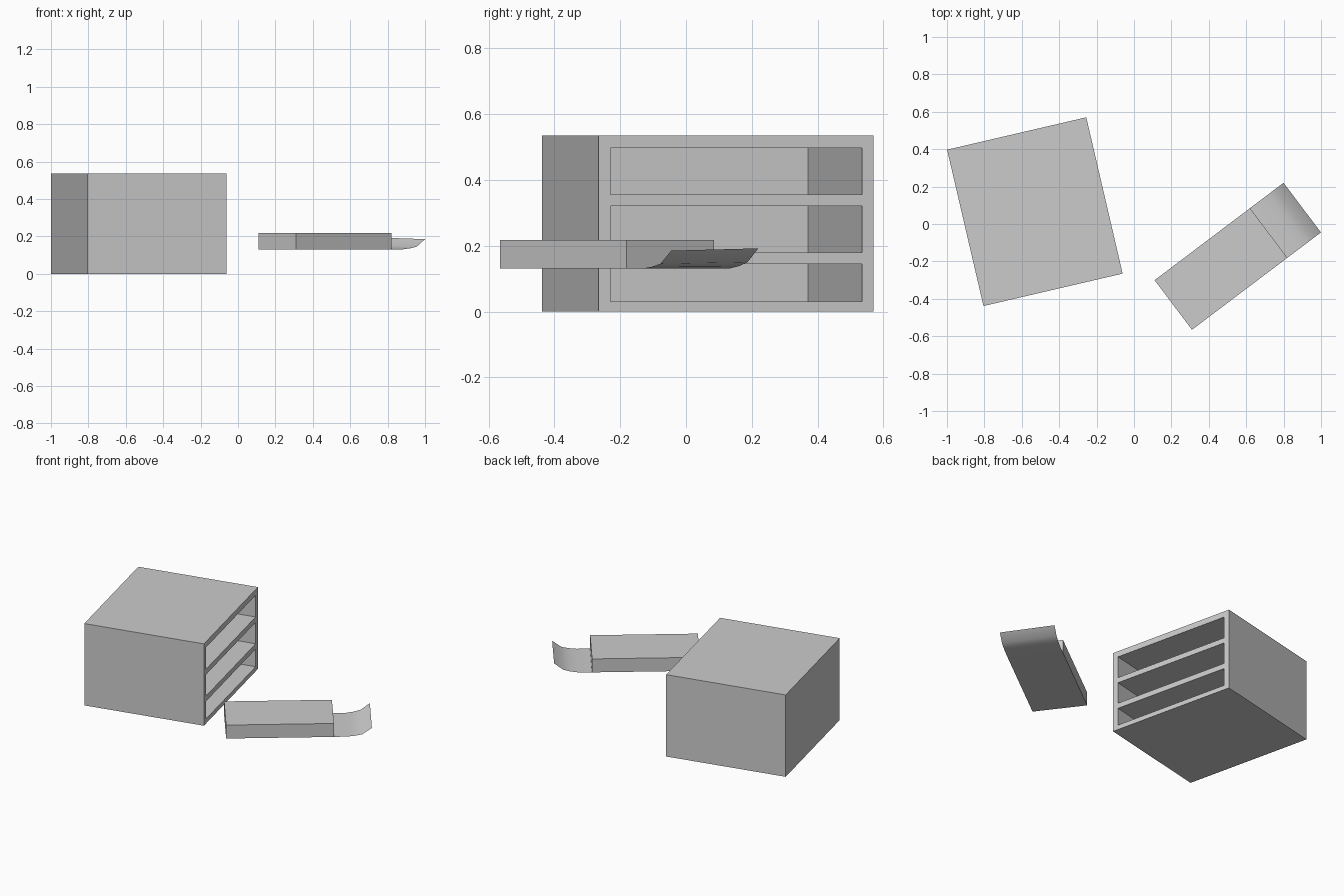
import bpy, bmesh
from math import radians
from mathutils import Matrix, Vector

if "Cube" in bpy.data.objects:
    bpy.data.objects.remove(bpy.data.objects["Cube"], do_unlink=True)

grey = bpy.data.materials.new("plain grey")
grey.use_nodes = True
grey.diffuse_color = (0.6, 0.6, 0.6, 1)
grey.node_tree.nodes["Principled BSDF"].inputs["Base Color"].default_value = (0.6, 0.6, 0.6, 1)


def add_box(bm, low, high):
    low, high = Vector(low), Vector(high)
    place = Matrix.Translation((low + high) / 2) @ Matrix.Diagonal((high - low).to_4d())
    bmesh.ops.create_cube(bm, size=1, matrix=place)


def make_object(name, bm, location, angle):
    mesh = bpy.data.meshes.new(name)
    bm.to_mesh(mesh)
    bm.free()
    mesh.materials.append(grey)
    obj = bpy.data.objects.new(name, mesh)
    obj.location = location
    obj.rotation_euler.z = radians(angle)
    bpy.context.collection.objects.link(obj)
    return obj


# Cabinet shell, open on its local +x side
half_w, half_d, height, wall = 0.382, 0.429, 0.535, 0.036
cabinet_place = ((-0.53, 0.066, 0), 13.1)
bm = bmesh.new()
add_box(bm, (-half_w, -half_d, 0), (half_w, half_d, height))
cabinet = make_object("cabinet", bm, *cabinet_place)

# Three drawer slots cut into the cabinet
bm = bmesh.new()
for bottom, top in ((0.03, 0.145), (0.18, 0.32), (0.355, 0.497)):
    add_box(bm, (wall - half_w, wall - half_d, bottom), (half_w + 0.1, half_d - wall, top))
cutter = make_object("slot_cutter", bm, *cabinet_place)
cutter.hide_render = True
cut = cabinet.modifiers.new("slots", 'BOOLEAN')
cut.operation = 'DIFFERENCE'
cut.solver = 'EXACT'
cut.object = cutter
bpy.context.view_layer.objects.active = cabinet
bpy.ops.object.modifier_apply(modifier="slots")
bpy.data.objects.remove(cutter, do_unlink=True)

# Solid drawer block, local origin at the middle of its lip end
length, half_width = 0.639, 0.166
drawer_place = ((0.72, -0.048, 0.13), 37.05)
bm = bmesh.new()
add_box(bm, (-length, -half_width, 0), (0, half_width, 0.088))
make_object("drawer", bm, *drawer_place)

# Thin curved lip sweeping up from the drawer's bottom edge
profile = [(0, 0, 0), (0.08, 0.001, 0.001), (0.128, 0.006, 0.008),
           (0.17, 0.015, 0.02), (0.225, 0.055, 0.062)]
bm = bmesh.new()
rows = [(bm.verts.new((x, -half_width, near)), bm.verts.new((x, half_width, far)))
        for x, near, far in profile]
for (a, b), (c, d) in zip(rows, rows[1:]):
    bm.faces.new((a, c, d, b))
lip = make_object("drawer_lip", bm, *drawer_place)
bpy.ops.object.select_all(action='DESELECT')
lip.select_set(True)
bpy.context.view_layer.objects.active = lip
bpy.ops.object.shade_smooth_by_angle(angle=radians(25))
